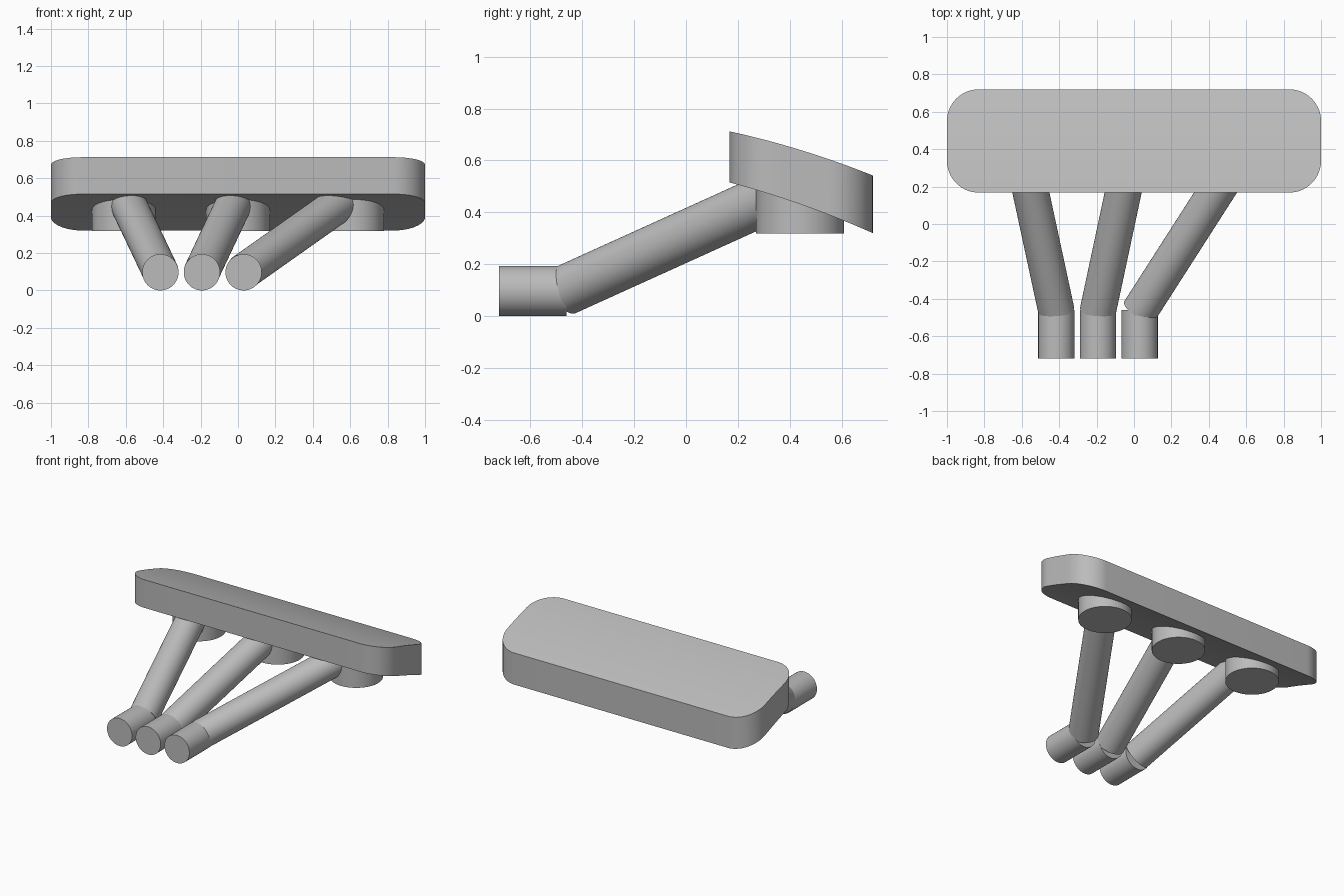
import bpy, bmesh, math
from mathutils import Vector

cube = bpy.data.objects.get("Cube")
if cube:
    bpy.data.objects.remove(cube, do_unlink=True)

grey = bpy.data.materials.new("Plain grey")
grey.use_nodes = True
grey.diffuse_color = (0.5, 0.5, 0.5, 1)
grey.node_tree.nodes["Principled BSDF"].inputs["Base Color"].default_value = (0.5, 0.5, 0.5, 1)


def finish(obj, name):
    """Name, colour and smooth one part."""
    obj.name = obj.data.name = name
    obj.data.materials.append(grey)
    bpy.ops.object.select_all(action="DESELECT")
    obj.select_set(True)
    bpy.context.view_layer.objects.active = obj
    bpy.ops.object.shade_smooth_by_angle(angle=math.radians(35))


def cylinder(name, start, end, radius):
    start, end = Vector(start), Vector(end)
    axis = end - start
    bpy.ops.mesh.primitive_cylinder_add(
        vertices=64, radius=radius, depth=axis.length, location=(start + end) / 2,
        rotation=axis.to_track_quat("Z", "Y").to_euler())
    finish(bpy.context.object, name)


# Sloping, slightly domed plate with rounded corners, lofted from front to back
FRONT, BACK, CORNER, STEPS = 0.168, 0.72, 0.17, 16


def surface(y, high, drop, bulge=0.05):
    t = (y - FRONT) / (BACK - FRONT)
    return high - (drop - bulge) * t - bulge * t * t


angles = [math.pi / 2 * i / STEPS for i in range(STEPS + 1)]
rows = [(FRONT + CORNER * (1 - math.cos(a)), 1 - CORNER * (1 - math.sin(a))) for a in angles]
straight = BACK - FRONT - 2 * CORNER
rows += [(FRONT + CORNER + straight * i / 6, 1) for i in range(1, 6)]
rows += [(FRONT + BACK - y, w) for y, w in reversed(rows[:STEPS + 1])]

bm = bmesh.new()
rings = []
for y, w in rows:
    top, bottom = surface(y, 0.712, 0.17), surface(y, 0.515, 0.195)
    rings.append([bm.verts.new(p) for p in
                  ((-w, y, top), (w, y, top), (w, y, bottom), (-w, y, bottom))])
for a, b in zip(rings, rings[1:]):
    for i in range(4):
        j = (i + 1) % 4
        bm.faces.new((a[i], a[j], b[j], b[i]))
bm.faces.new(rings[0])
bm.faces.new(rings[-1])
bmesh.ops.recalc_face_normals(bm, faces=bm.faces)
mesh = bpy.data.meshes.new("plate")
bm.to_mesh(mesh)
bm.free()
plate = bpy.data.objects.new("plate", mesh)
bpy.context.collection.objects.link(plate)
finish(plate, "plate")

# Three pipes, each with a level inlet, a sloping runner and a round port
for side, inlet_x, port_x in (("right", -0.415, -0.61), ("middle", -0.193, 0), ("left", 0.03, 0.61)):
    cylinder(side + "_inlet", (inlet_x, -0.72, 0.097), (inlet_x, -0.46, 0.097), 0.097)
    cylinder(side + "_runner", (inlet_x, -0.465, 0.1), (port_x, 0.44, 0.51), 0.097)
    cylinder(side + "_port", (port_x, 0.44, 0.318), (port_x, 0.44, 0.52), 0.17)
